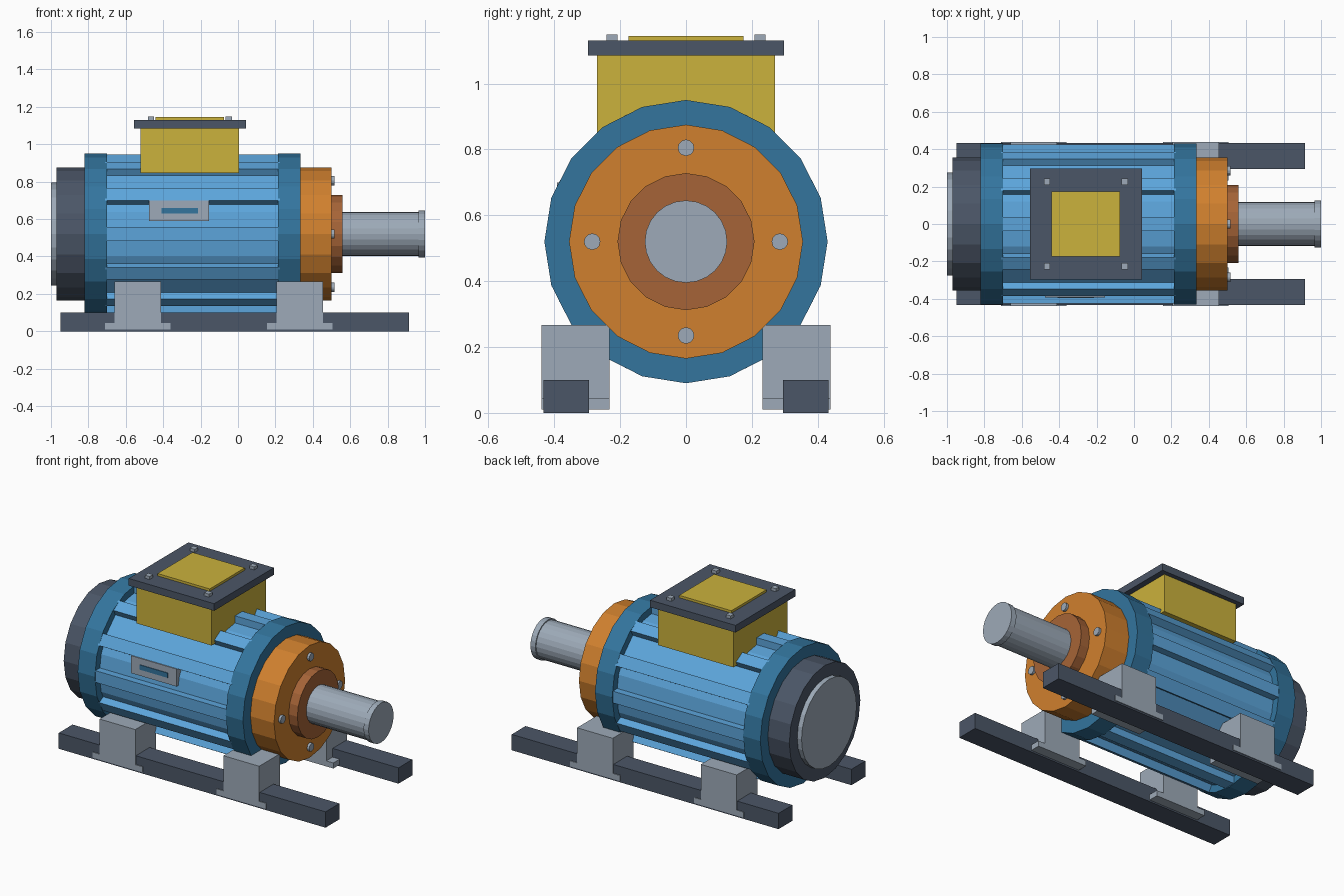
import bpy, bmesh, math
from mathutils import Matrix

cube = bpy.data.objects.get("Cube")
if cube:
    bpy.data.objects.remove(cube, do_unlink=True)


def material(name, hex_code):
    def linear(c):
        return c / 12.92 if c <= 0.04045 else ((c + 0.055) / 1.055) ** 2.4
    rgba = [linear(int(hex_code[i:i + 2], 16) / 255) for i in range(0, 6, 2)] + [1]
    m = bpy.data.materials.new(name)
    m.use_nodes = True
    m.diffuse_color = rgba
    m.node_tree.nodes["Principled BSDF"].inputs["Base Color"].default_value = rgba
    return m


light_blue = material("light blue", "5CA5DB")
dark_blue = material("dark blue", "33759E")
slate = material("slate", "4B5667")
steel = material("steel grey", "9DAAB8")
orange = material("orange", "D0802E")
brown = material("brown", "A66437")
yellow = material("yellow", "CBB23C")

AXIS = 0.52  # height of the shaft axis


def finish(name, bm, mat):
    mesh = bpy.data.meshes.new(name)
    bmesh.ops.recalc_face_normals(bm, faces=bm.faces)
    bm.to_mesh(mesh)
    bm.free()
    mesh.materials.append(mat)
    obj = bpy.data.objects.new(name, mesh)
    bpy.context.collection.objects.link(obj)
    return obj


def add_box(bm, x, y, z, turn=Matrix()):
    size = [b - a for a, b in (x, y, z)]
    mid = [(a + b) / 2 for a, b in (x, y, z)]
    place = turn @ Matrix.Translation(mid) @ Matrix.Diagonal((*size, 1))
    bmesh.ops.create_cube(bm, size=1, matrix=place)


def box(name, mat, x, y, z):
    bm = bmesh.new()
    add_box(bm, x, y, z)
    return finish(name, bm, mat)


def drum(name, mat, x0, x1, radius, sides=20, y=0, z=AXIS):
    # Cylinder along x with a corner pointing straight up
    bm = bmesh.new()
    place = (Matrix.Translation(((x0 + x1) / 2, y, z)) @ Matrix.Rotation(math.pi / 2, 4, "Y"))
    bmesh.ops.create_cone(bm, cap_ends=True, segments=sides, radius1=radius,
                          radius2=radius, depth=x1 - x0, matrix=place)
    return finish(name, bm, mat)


# Motor body, end rings and covers
drum("motor_body", light_blue, -0.72, 0.23, 0.385)
drum("rear_ring", dark_blue, -0.82, -0.70, 0.43)
drum("front_ring", dark_blue, 0.215, 0.335, 0.43)
drum("rear_cover", slate, -0.97, -0.82, 0.355)
drum("rear_cap", steel, -1.0, -0.97, 0.275, 24)
drum("drive_flange", orange, 0.335, 0.50, 0.355)
drum("bearing_hub", brown, 0.50, 0.56, 0.208)
drum("shaft", steel, 0.56, 0.97, 0.118, 24)
drum("shaft_collar", steel, 0.965, 1.0, 0.125, 24)

# Cooling ribs around the body
bm = bmesh.new()
for i in range(12):
    turn = Matrix.Translation((0, 0, AXIS)) @ Matrix.Rotation(math.tau * i / 12, 4, "X")
    add_box(bm, (-0.71, 0.225), (-0.037, 0.037), (0.34, 0.424), turn)
finish("cooling_ribs", bm, light_blue)

# Flange bolts
for i in range(4):
    a = i * math.pi / 2
    drum(f"flange_bolt_{i + 1}", steel, 0.49, 0.515, 0.025, 12,
         0.285 * math.cos(a), AXIS + 0.285 * math.sin(a))

# Terminal box with lid, raised panel and screws
box("terminal_box", yellow, (-0.52, 0.005), (-0.27, 0.27), (0.845, 1.09))
box("terminal_lid", slate, (-0.555, 0.042), (-0.298, 0.298), (1.085, 1.13))
box("lid_panel", yellow, (-0.44, -0.075), (-0.175, 0.175), (1.125, 1.145))
bm = bmesh.new()
for x in (-0.465, -0.05):
    for y in (-0.225, 0.225):
        add_box(bm, (x - 0.017, x + 0.017), (y - 0.017, y + 0.017), (1.125, 1.149))
finish("lid_screws", bm, steel)

# Name plate on the front side
box("name_plate", steel, (-0.475, -0.155), (-0.392, -0.35), (0.59, 0.70))
box("name_plate_stripe", dark_blue, (-0.41, -0.215), (-0.396, -0.39), (0.63, 0.66))

# Base rails and feet
for label, s in (("left", 1), ("right", -1)):
    rail_y = sorted((s * 0.295, s * 0.433))
    foot_y = sorted((s * 0.232, s * 0.438))
    box(f"{label}_rail", slate, (-0.95, 0.915), rail_y, (0, 0.10))
    for end, x in (("rear", -0.536), ("front", 0.33)):
        bm = bmesh.new()
        add_box(bm, (x - 0.125, x + 0.125), foot_y, (0.01, 0.267))
        add_box(bm, (x - 0.174, x + 0.174), foot_y, (0.01, 0.045))
        finish(f"{label}_{end}_foot", bm, steel)
